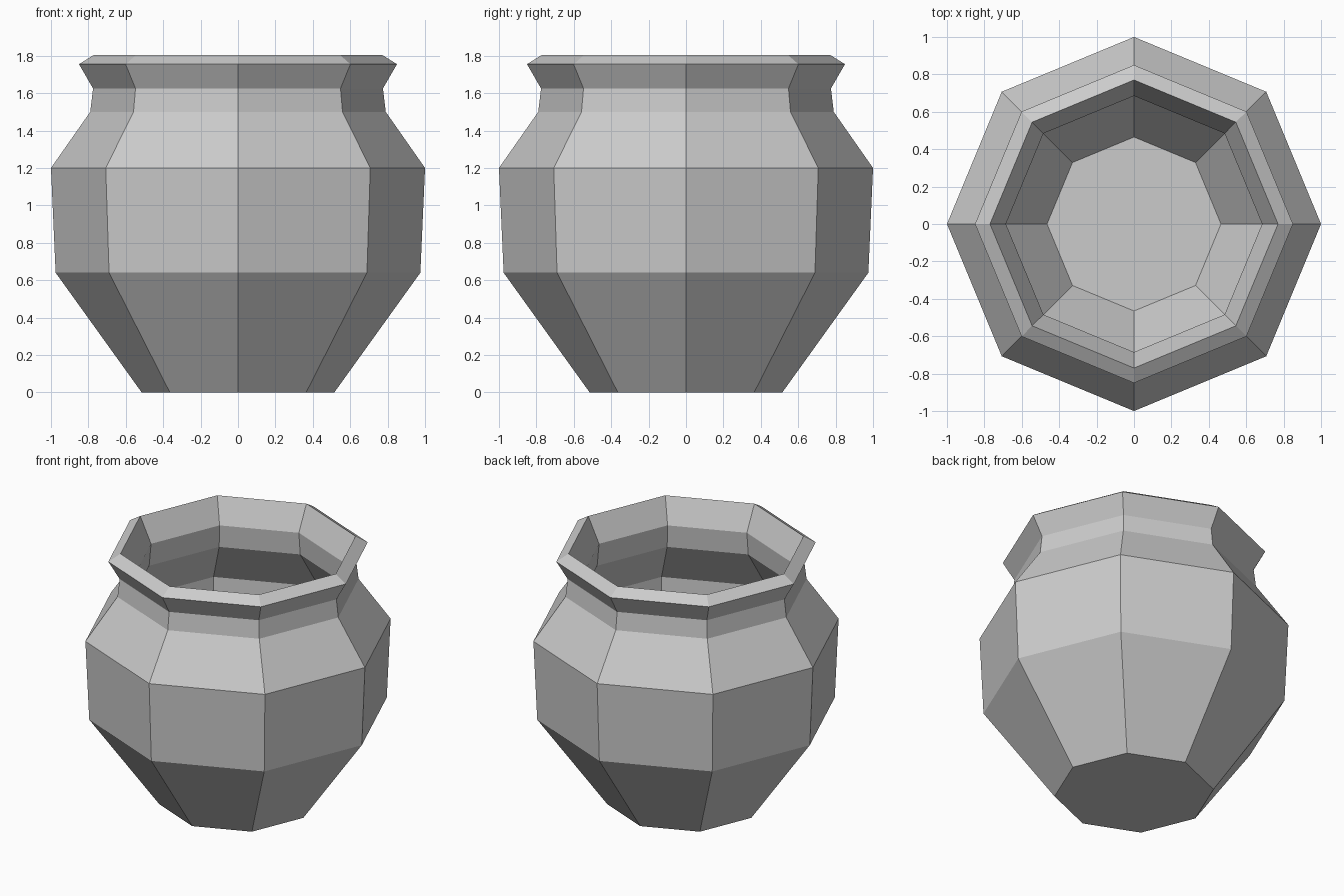
import bpy
import bmesh
from math import cos, sin, tau

cube = bpy.data.objects.get("Cube")
if cube:
    bpy.data.objects.remove(cube, do_unlink=True)

SIDES = 8

# Material
clay = bpy.data.materials.new("grey_clay")
clay.use_nodes = True
color = (0.6, 0.6, 0.6, 1.0)
clay.diffuse_color = color
clay.node_tree.nodes["Principled BSDF"].inputs["Base Color"].default_value = color

# Wall section as (radius, height): up the outside, over the rim, down the inside
outside = [(0.515, 0), (0.975, 0.64), (1, 1.2), (0.79, 1.5), (0.775, 1.625), (0.85, 1.755)]
inside = [(0.77, 1.805), (0.685, 1.63), (0.7, 1.47), (0.91, 1.16), (0.885, 0.67), (0.465, 0.085)]

# Pot body: stacked octagonal rings, bridged, with a base and an inner floor
bm = bmesh.new()
rings = [
    [bm.verts.new((r * cos(tau * i / SIDES), r * sin(tau * i / SIDES), z)) for i in range(SIDES)]
    for r, z in outside + inside
]
for low, high in zip(rings, rings[1:]):
    for i in range(SIDES):
        j = (i + 1) % SIDES
        bm.faces.new((low[i], low[j], high[j], high[i]))
bm.faces.new(rings[0][::-1])
bm.faces.new(rings[-1])
bmesh.ops.recalc_face_normals(bm, faces=bm.faces)

mesh = bpy.data.meshes.new("pot")
bm.to_mesh(mesh)
bm.free()
mesh.materials.append(clay)
pot = bpy.data.objects.new("pot", mesh)
bpy.context.collection.objects.link(pot)
